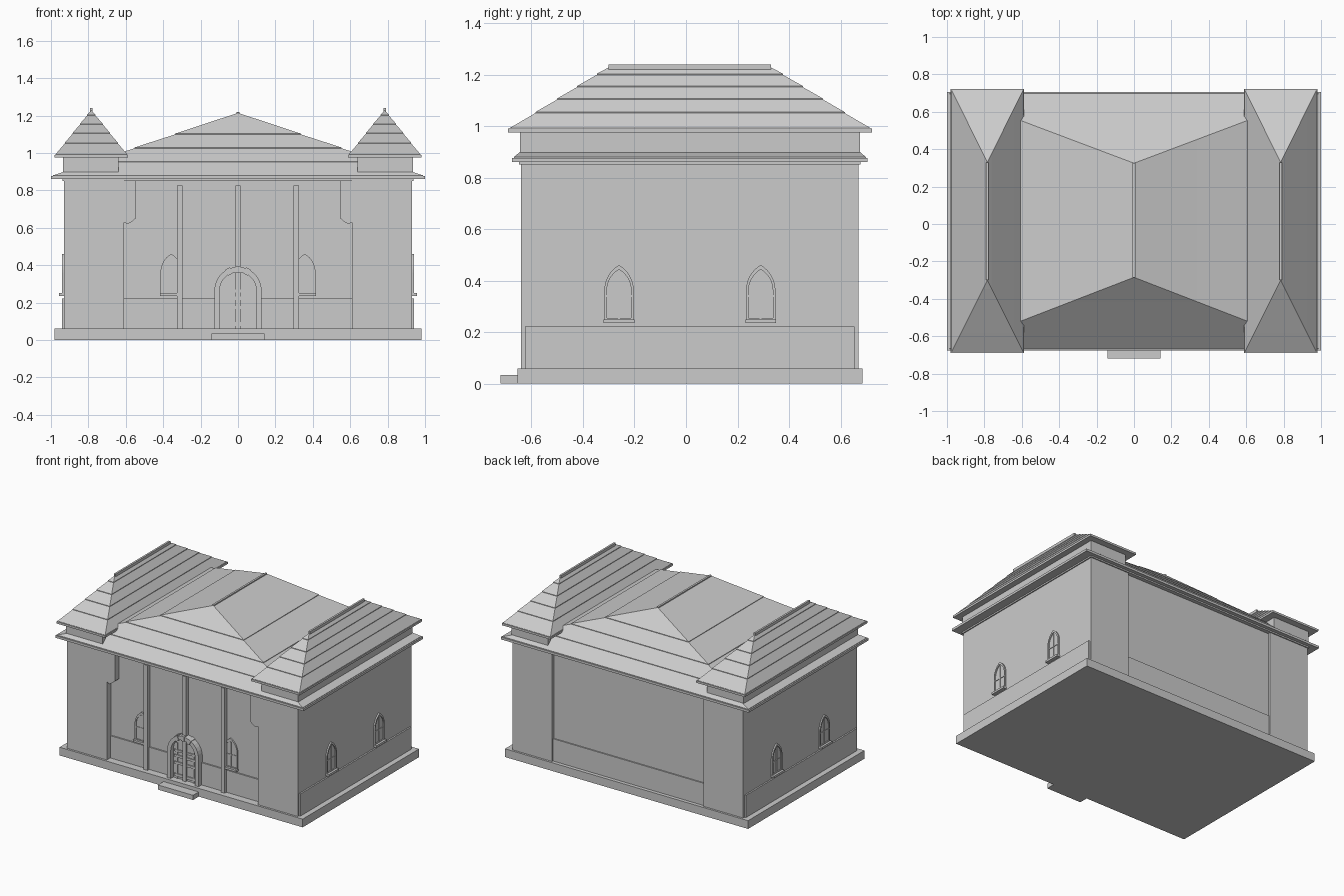
import bpy, bmesh
from math import sin, cos, pi
from mathutils import Matrix, Vector

old = bpy.data.objects.get("Cube")
if old:
    bpy.data.objects.remove(old, do_unlink=True)

stone = bpy.data.materials.new("light_grey_stone")
stone.use_nodes = True
GREY = (0.6, 0.6, 0.6, 1)
stone.diffuse_color = GREY
stone.node_tree.nodes["Principled BSDF"].inputs["Base Color"].default_value = GREY


def finish(name, bm):
    bmesh.ops.remove_doubles(bm, verts=bm.verts, dist=1e-5)
    bmesh.ops.recalc_face_normals(bm, faces=bm.faces)
    mesh = bpy.data.meshes.new(name)
    bm.to_mesh(mesh)
    bm.free()
    mesh.materials.append(stone)
    obj = bpy.data.objects.new(name, mesh)
    bpy.context.collection.objects.link(obj)
    return obj


def box(name, xs, ys, zs):
    bm = bmesh.new()
    size = [b - a for a, b in (xs, ys, zs)]
    mid = [(a + b) / 2 for a, b in (xs, ys, zs)]
    bmesh.ops.create_cube(bm, size=1, matrix=Matrix.Translation(mid) @ Matrix.Diagonal((*size, 1)))
    return finish(name, bm)


def skin(bm, a, b):
    n = len(a)
    for i in range(n):
        j = (i + 1) % n
        quad = list(dict.fromkeys((a[i], a[j], b[j], b[i])))
        bm.faces.new(quad)


def panel(name, outline, near, far, place=Matrix(), hole=None):
    """Upright outline (across, height) extruded outward from the wall, optionally with a hole."""
    bm = bmesh.new()

    def loop(points, out):
        return [bm.verts.new(place @ Vector((u, -out, v))) for u, v in points]
    back, front = loop(outline, near), loop(outline, far)
    skin(bm, back, front)
    if hole:
        hole_back, hole_front = loop(hole, near), loop(hole, far)
        skin(bm, hole_back, hole_front)
        skin(bm, front, hole_front)
        skin(bm, back, hole_back)
    else:
        bm.faces.new(back)
        bm.faces.new(front)
    return finish(name, bm)


def rect(u0, u1, v0, v1):
    return [(u0, v0), (u1, v0), (u1, v1), (u0, v1)]


def arch(w, base, spring, pointed):
    centre, radius, sweep = (-w, 2 * w, pi / 3) if pointed else (0, w, pi / 2)
    steps = 8
    right = [(centre + radius * cos(sweep * i / steps), spring + radius * sin(sweep * i / steps))
             for i in range(steps)]
    top = [(0, spring + radius * sin(sweep))]
    left = [(-u, v) for u, v in reversed(right)]
    return [(w, base)] + right + top + left + [(-w, base)]


def lapped_roof(name, xs, ys, z0, ridge_x, ridge_y, z1, courses, lip):
    """Hipped roof whose courses overlap with a small lip."""
    bm = bmesh.new()

    def ring(t, lift):
        x0, x1 = (e + (ridge_x - e) * t for e in xs)
        y0, y1 = (e + (r - e) * t for e, r in zip(ys, ridge_y))
        z = z0 + (z1 - z0) * t + lift
        return [bm.verts.new(p) for p in ((x0, y0, z), (x1, y0, z), (x1, y1, z), (x0, y1, z))]
    rings = [ring(0, 0)]
    bm.faces.new(rings[0])
    for t, t_next in zip(courses, courses[1:] + [1]):
        rings += [ring(t, lip), ring(t_next, 0)]
    # the first lip is the eaves edge, each later one a riser
    for a, b in zip(rings, rings[1:]):
        skin(bm, a, b)
    bmesh.ops.dissolve_degenerate(bm, dist=1e-5, edges=bm.edges)
    return finish(name, bm)


def window(name, place):
    outer = arch(0.057, 0.25, 0.362, True)
    inner = arch(0.047, 0.255, 0.362, True)
    panel(name + "_frame", outer, -0.01, 0.010, place, inner)
    panel(name + "_pane", inner, -0.01, 0.003, place)
    panel(name + "_mullion", rect(-0.004, 0.004, 0.255, 0.435), 0, 0.008, place)
    panel(name + "_transom", rect(-0.047, 0.047, 0.337, 0.344), 0, 0.007, place)
    panel(name + "_sill", rect(-0.06, 0.06, 0.235, 0.25), -0.01, 0.026, place)


# Base and walls
box("plinth", (-0.98, 0.98), (-0.655, 0.685), (0, 0.06))
box("front_step", (-0.142, 0.142), (-0.72, -0.65), (0, 0.034))
box("central_hall", (-0.7, 0.7), (-0.59, 0.65), (0.05, 0.86))
box("front_base_band", (-0.615, 0.615), (-0.6, -0.58), (0.055, 0.222))
box("back_base_band", (-0.615, 0.615), (0.64, 0.659), (0.055, 0.222))
box("cornice_bed", (-0.938, 0.938), (-0.648, 0.678), (0.85, 0.862))
box("cornice", (-1, 1), (-0.675, 0.705), (0.86, 0.877))

# Main roof
lapped_roof("main_roof", (-0.99, 0.99), (-0.668, 0.698), 0.876, 0, (-0.285, 0.325), 1.214,
            [0, 0.22, 0.44, 0.66], 0.004)
box("main_ridge", (-0.007, 0.007), (-0.285, 0.325), (1.205, 1.22))

# Side wings with their roofs
for side, label in ((1, "left"), (-1, "right")):
    def span(a, b):
        return tuple(sorted((side * a, side * b)))
    box(label + "_wing", span(0.61, 0.93), (-0.64, 0.67), (0.055, 0.855))
    box(label + "_side_base_band", span(0.92, 0.941), (-0.625, 0.655), (0.055, 0.222))
    corbel = [(0.62, 0.63), (0.608, 0.628), (0.59, 0.62), (0.57, 0.63), (0.545, 0.652),
              (0.545, 0.855), (0.62, 0.855)]
    panel(label + "_corbel", [(side * u, v) for u, v in corbel], 0.57, 0.6395)
    box(label + "_roof_neck", span(0.64, 0.936), (-0.645, 0.675), (0.86, 0.98))
    box(label + "_eaves", span(0.588, 0.98), (-0.69, 0.722), (0.975, 0.99))
    lapped_roof(label + "_wing_roof", span(0.592, 0.976), (-0.685, 0.717), 0.988, side * 0.784,
                (-0.3, 0.33), 1.228, [0, 0.26, 0.48, 0.68, 0.88], 0.004)
    box(label + "_ridge_cap", span(0.777, 0.791), (-0.3, 0.33), (1.215, 1.24))

    # Side and front windows
    turn = Matrix.Rotation(side * pi / 2, 4, "Z")
    for y, spot in ((-0.26, "front"), (0.29, "back")):
        window(f"{label}_{spot}_window", Matrix.Translation((side * 0.93, y, 0)) @ turn)
    window(label + "_hall_window", Matrix.Translation((side * 0.357, -0.59, 0)))
    box(label + "_pilaster", span(0.296, 0.326), (-0.62, -0.58), (0.055, 0.825))

# Entrance
box("centre_pilaster", (-0.013, 0.013), (-0.62, -0.58), (0.055, 0.825))
wall = Matrix.Translation((0, -0.59, 0))
door = arch(0.098, 0.058, 0.265, False)
panel("door_surround", arch(0.126, 0.058, 0.265, False), -0.01, 0.045, wall, door)
panel("door_leaf", door, -0.01, 0.014, wall)
for i, (low, high) in enumerate(((0.075, 0.095), (0.165, 0.182), (0.215, 0.232), (0.255, 0.27))):
    panel(f"door_rail_{i + 1}", rect(-0.088, 0.088, low, high), 0, 0.022, wall)
for u in (-0.068, 0.068):
    panel("door_stile", rect(u - 0.006, u + 0.006, 0.058, 0.32), 0, 0.02, wall)
for i in (-1, 0, 1):
    a = pi / 2 + i * 0.45
    tilt = wall @ Matrix.Translation((0, 0, 0.265)) @ Matrix.Rotation(pi / 2 - a, 4, "Y")
    panel("arch_keystone", rect(-0.013, 0.013, 0.094, 0.13), 0, 0.05, tilt)
